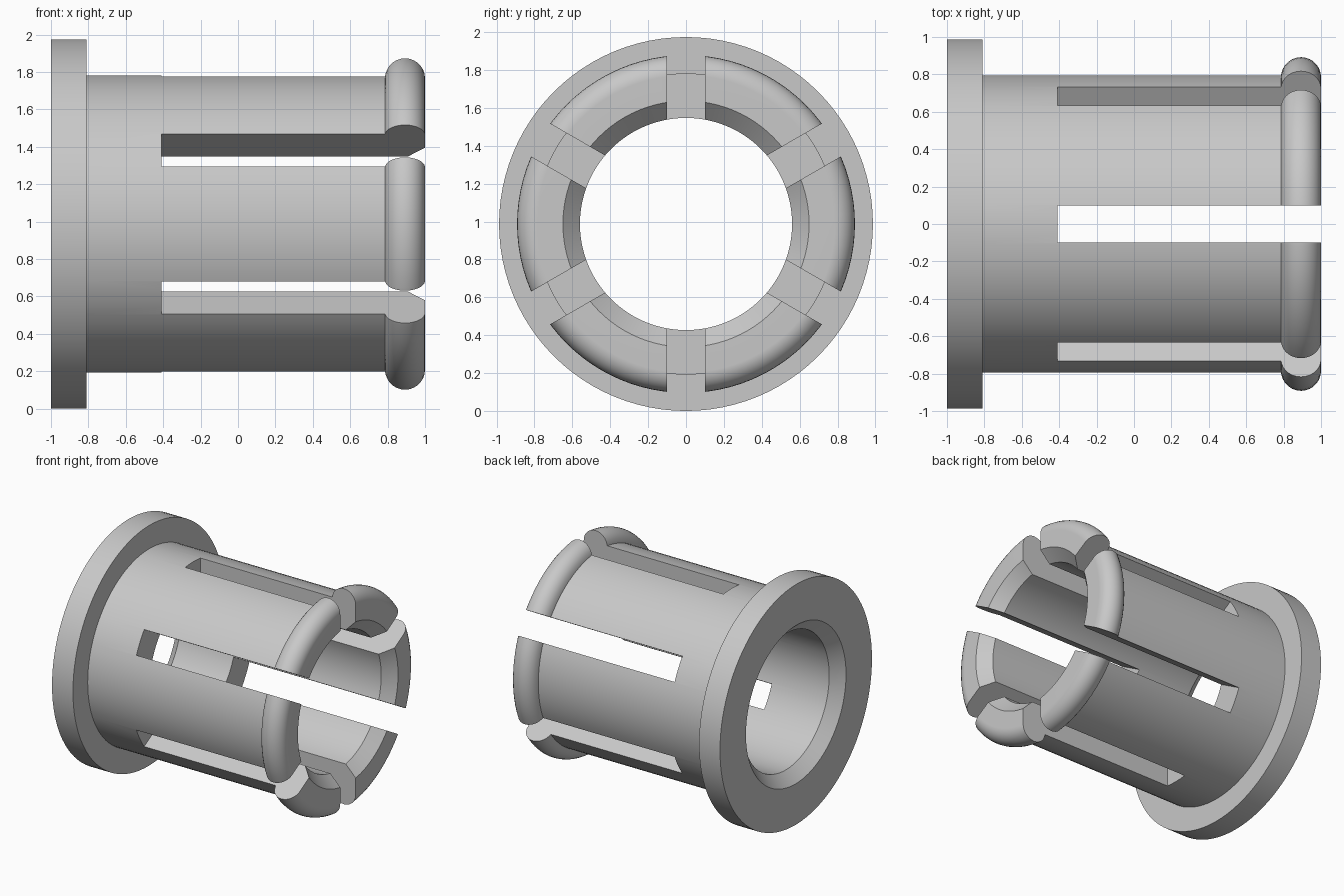
import bpy, bmesh
from math import cos, sin, pi, radians
from mathutils import Matrix, Vector

old = bpy.data.objects.get("Cube")
if old:
    bpy.data.objects.remove(old, do_unlink=True)

R_FLANGE, R_TUBE, R_BORE, R_CHAMFER = 0.987, 0.795, 0.56, 0.65
BEAD, R_BEAD = 0.107, 0.785          # bead section radius and its centre line
X_BEAD = 1 - BEAD
CHAMFER = R_CHAMFER - R_BORE
SEGMENTS = 96

grey = bpy.data.materials.new("light_grey")
grey.use_nodes = True
grey.diffuse_color = (0.58, 0.58, 0.58, 1)
grey.node_tree.nodes["Principled BSDF"].inputs["Base Color"].default_value = grey.diffuse_color


def make_object(name, bm):
    bmesh.ops.recalc_face_normals(bm, faces=bm.faces)
    mesh = bpy.data.meshes.new(name)
    bm.to_mesh(mesh)
    bm.free()
    obj = bpy.data.objects.new(name, mesh)
    bpy.context.collection.objects.link(obj)
    mesh.materials.append(grey)
    return obj


# Bushing: closed (x, radius) section revolved about the x axis
profile = [(-1, R_CHAMFER), (-1, R_FLANGE), (-0.81, R_FLANGE), (-0.81, R_TUBE),
           (X_BEAD - BEAD, R_TUBE)]
for i in range(1, 15):
    a = pi - pi * i / 14
    profile.append((X_BEAD + BEAD * cos(a), R_BEAD + BEAD * sin(a)))
profile += [(1, R_CHAMFER), (1 - CHAMFER, R_BORE), (-1 + CHAMFER, R_BORE)]

bm = bmesh.new()
rings = []
for s in range(SEGMENTS):
    a = 2 * pi * s / SEGMENTS
    rings.append([bm.verts.new((x, r * cos(a), r * sin(a) + R_FLANGE)) for x, r in profile])
n = len(profile)
for s in range(SEGMENTS):
    a, b = rings[s], rings[(s + 1) % SEGMENTS]
    for i in range(n):
        j = (i + 1) % n
        bm.faces.new((a[i], a[j], b[j], b[i]))
bushing = make_object("snap_fit_bushing", bm)

# Six radial slots open at the tip
bm = bmesh.new()
centre = Matrix.Translation((0, 0, R_FLANGE))
for k in range(6):
    box = (centre @ Matrix.Rotation(radians(60 * k), 4, "X")
           @ Matrix.Translation((0.395, 0, 0.7)) @ Matrix.Diagonal((1.61, 0.2, 0.8, 1)))
    bmesh.ops.create_cube(bm, size=1, matrix=box)
cutter = make_object("slot_cutter", bm)
cutter.hide_render = True

cut = bushing.modifiers.new("slots", "BOOLEAN")
cut.operation = "DIFFERENCE"
cut.solver = "EXACT"
cut.object = cutter

bpy.ops.object.select_all(action="DESELECT")
bushing.select_set(True)
bpy.context.view_layer.objects.active = bushing
bpy.ops.object.modifier_apply(modifier=cut.name)
bpy.data.objects.remove(cutter, do_unlink=True)

# Smooth round surfaces, crisp edges
bpy.ops.object.shade_smooth_by_angle(angle=radians(30))
weighted = bushing.modifiers.new("flat_face_normals", "WEIGHTED_NORMAL")
weighted.keep_sharp = True
